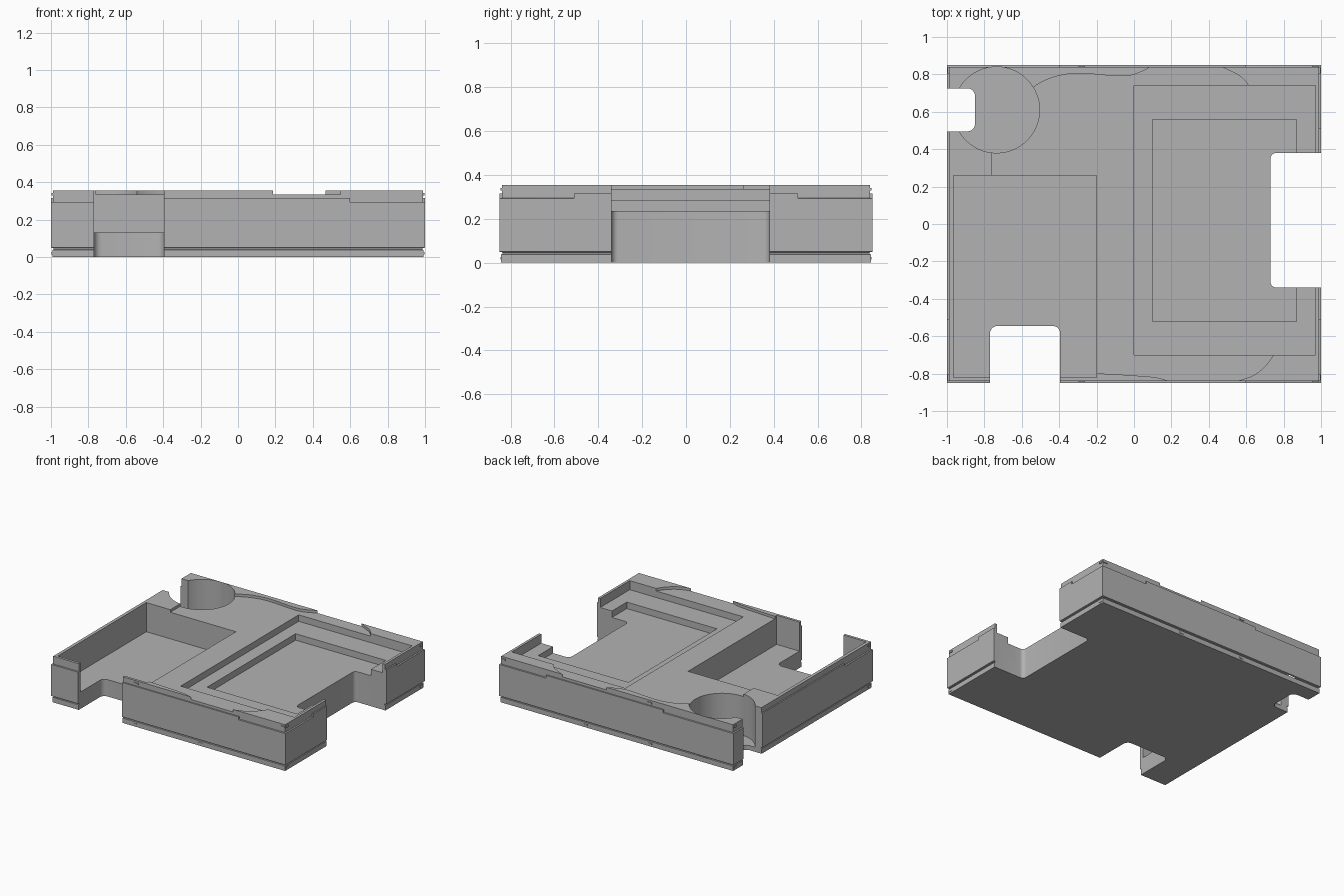
import bpy, bmesh
from math import sin, cos, pi, radians
from mathutils import Vector

if "Cube" in bpy.data.objects:
    bpy.data.objects.remove(bpy.data.objects["Cube"], do_unlink=True)

HX, HY, TOP = 1.0, 0.85, 0.355
PLATEAU = 0.335

grey = bpy.data.materials.new("plain grey")
grey.use_nodes = True
grey.diffuse_color = (0.45, 0.45, 0.45, 1)
grey.node_tree.nodes["Principled BSDF"].inputs["Base Color"].default_value = grey.diffuse_color


def loft(name, rings):
    """Solid through a stack of matching rings of 3D points."""
    bm = bmesh.new()
    loops = [[bm.verts.new(p) for p in ring] for ring in rings]
    n = len(loops[0])
    for a, b in zip(loops, loops[1:]):
        for i in range(n):
            j = (i + 1) % n
            bm.faces.new((a[i], a[j], b[j], b[i]))
    bm.faces.new(loops[0][::-1])
    bm.faces.new(loops[-1])
    bmesh.ops.recalc_face_normals(bm, faces=bm.faces)
    me = bpy.data.meshes.new(name)
    bm.to_mesh(me)
    bm.free()
    me.materials.append(grey)
    ob = bpy.data.objects.new(name, me)
    bpy.context.collection.objects.link(ob)
    return ob


def prism(name, pts, z0, z1):
    return loft(name, [[(x, y, z) for x, y in pts] for z in (z0, z1)])


def rect(x0, x1, y0, y1, r=0.0):
    """Rectangle outline, with rounded corners when r is given."""
    if r == 0:
        return [(x0, y0), (x1, y0), (x1, y1), (x0, y1)]
    pts = []
    corners = [(x0 + r, y0 + r), (x1 - r, y0 + r), (x1 - r, y1 - r), (x0 + r, y1 - r)]
    for k, (cx, cy) in enumerate(corners):
        for s in range(6):
            a = pi + k * pi / 2 + s * pi / 10
            pts.append((cx + r * cos(a), cy + r * sin(a)))
    return pts


def wavy(pts, steps=5):
    """Smooth open curve through the points."""
    p = [Vector(q) for q in [pts[0]] + pts + [pts[-1]]]
    out = []
    for a, b, c, d in zip(p, p[1:], p[2:], p[3:]):
        for s in range(steps):
            t = s / steps
            out.append(0.5 * (2 * b + (c - a) * t + (2 * a - 5 * b + 4 * c - d) * t * t
                              + (3 * b - a - 3 * c + d) * t ** 3))
    return [tuple(v) for v in out] + [pts[-1]]


def boolean(body, tool, operation="DIFFERENCE"):
    mod = body.modifiers.new("cut", "BOOLEAN")
    mod.operation, mod.object, mod.solver = operation, tool, "EXACT"
    bpy.context.view_layer.update()
    graph = bpy.context.evaluated_depsgraph_get()
    mesh = bpy.data.meshes.new_from_object(body.evaluated_get(graph))
    body.modifiers.clear()
    body.data = mesh
    bpy.data.objects.remove(tool, do_unlink=True)


# Tray body: base skirt, thin groove, wall band and set-back upper rim
profile = [(0.007, 0), (0.007, 0.038), (0.014, 0.04), (0.014, 0.047), (0, 0.05),
           (0, 0.293), (0.01, 0.295), (0.01, TOP)]
tray = loft("tray_body", [[(x, y, z) for x, y in rect(d - HX, HX - d, d - HY, HY - d)]
                          for d, z in profile])

# Raised lips in the middle of each side
for x0, x1, y0, y1 in [(-0.4, 0.6, -HY, -0.83), (-0.4, 0.6, 0.83, HY),
                       (-HX, -0.98, -0.51, 0.51), (0.98, HX, -0.51, 0.51)]:
    boolean(tray, prism("lip", rect(x0, x1, y0, y1), 0.2, 0.315), "UNION")

# Lower plateau with wavy edges at the front and back
back_wave = wavy([(-0.6, 0.66), (-0.54, 0.73), (-0.43, 0.785), (-0.29, 0.805), (-0.07, 0.79),
                  (0.03, 0.81), (0.14, 0.87)])
back_right = wavy([(0.4, 0.87), (0.5, 0.825), (0.58, 0.78), (0.64, 0.7)])
front_right = wavy([(0.76, -0.66), (0.74, -0.71), (0.68, -0.78), (0.6, -0.825), (0.42, -0.87)])
front_wave = wavy([(0.26, -0.87), (0.14, -0.825), (0, -0.81), (-0.19, -0.80), (-0.26, -0.81)])
plateau = ([(-0.76, 0.2), (-0.76, 0.5)] + back_wave + back_right + front_right + front_wave
           + [(-0.3, 0.2)])
boolean(tray, prism("plateau", plateau, PLATEAU, 0.5))

# Pockets: deep left one, stepped right one and the round well
well = [(-0.735 + 0.23 * cos(i * pi / 32), 0.61 + 0.23 * sin(i * pi / 32)) for i in range(64)]
for outline, floor in [(rect(-0.965, -0.2, -0.82, 0.26), 0.13),
                       (rect(0, 0.97, -0.7, 0.74), 0.285),
                       (rect(0.1, 0.87, -0.52, 0.56), 0.235),
                       (well, 0.035)]:
    boolean(tray, prism("pocket", outline, floor, 0.6))

# Openings right through the front, right and left edges
for outline in [rect(-0.77, -0.395, -1.1, -0.545, 0.04),
                rect(0.73, 1.2, -0.34, 0.38, 0.03),
                rect(-1.2, -0.85, 0.495, 0.725, 0.04)]:
    boolean(tray, prism("opening", outline, -0.2, 0.7))

# Soft shading on the curved walls only
bpy.ops.object.select_all(action="DESELECT")
tray.select_set(True)
bpy.context.view_layer.objects.active = tray
bpy.ops.object.shade_smooth_by_angle(angle=radians(30))

# Small catch tabs near the corners, on the skirt and the rim
for z in (0.02, 0.335):
    for s in (-1, 1):
        for t in (-1, 1):
            x, y = s * 0.992, t * 0.82
            prism("side_tab", rect(x - 0.004, x + 0.004, y - 0.016, y + 0.016), z - 0.007, z + 0.007)
        for x in (-0.28, 0.97 if z > 0.1 else 0.27):
            y = s * 0.842
            prism("edge_tab", rect(x - 0.018, x + 0.018, y - 0.004, y + 0.004), z - 0.006, z + 0.006)
